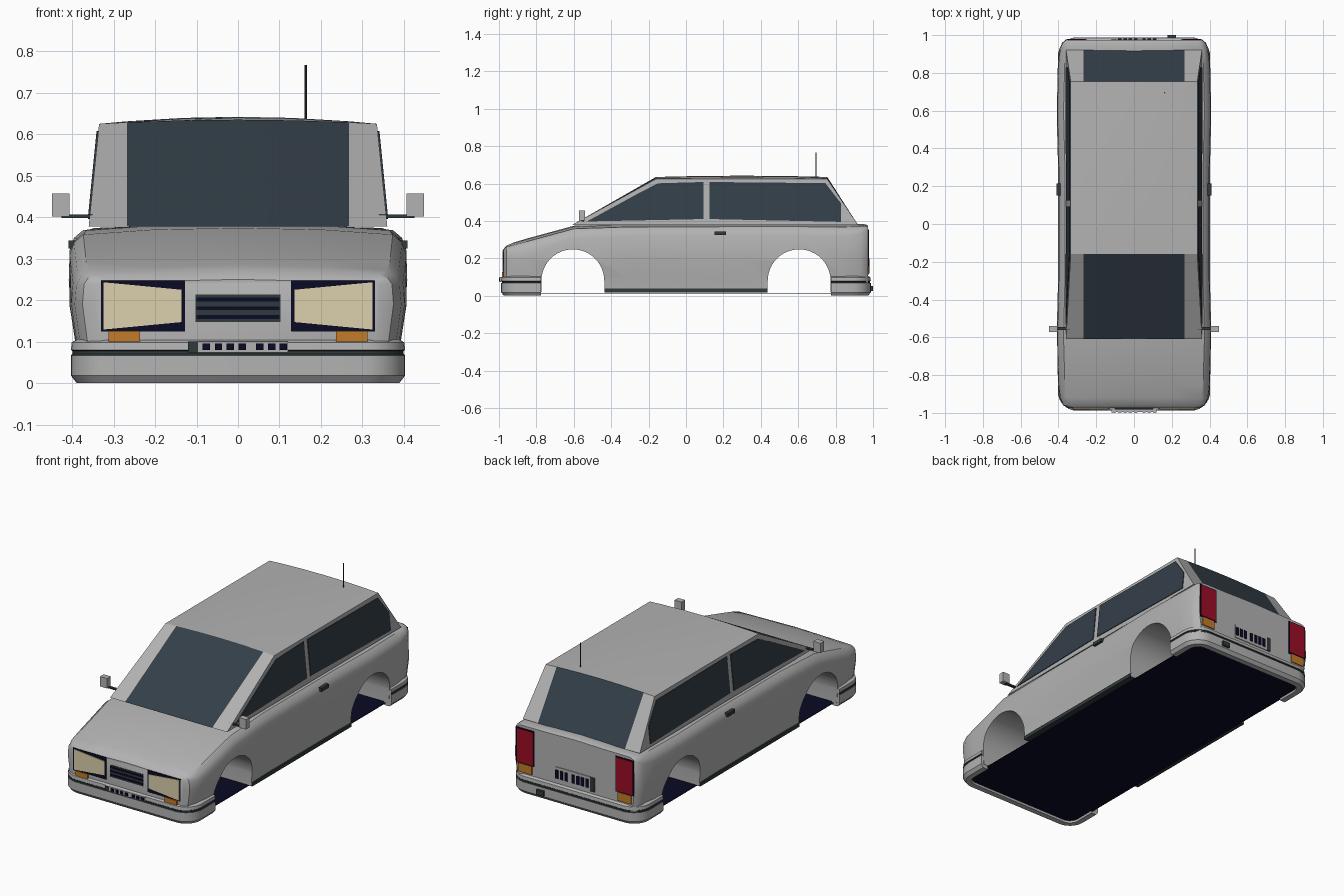
import bpy, bmesh, math

if "Cube" in bpy.data.objects:
    bpy.data.objects.remove(bpy.data.objects["Cube"])


def material(name, r, g, b):
    m = bpy.data.materials.new(name)
    m.use_nodes = True
    m.diffuse_color = (r, g, b, 1)
    m.node_tree.nodes["Principled BSDF"].inputs["Base Color"].default_value = (r, g, b, 1)
    return m


paint = material("silver grey paint", .45, .45, .45)
glass = material("dark blue glass", .034, .05, .066)
trim = material("dark trim", .03, .042, .045)
navy = material("navy black", .003, .003, .018)
cream = material("cream lens", .72, .64, .42)
amber = material("amber lens", .55, .2, .02)
red = material("red lens", .33, .004, .018)


def finish(name, bm, *mats):
    bmesh.ops.recalc_face_normals(bm, faces=bm.faces)
    mesh = bpy.data.meshes.new(name)
    bm.to_mesh(mesh)
    bm.free()
    ob = bpy.data.objects.new(name, mesh)
    bpy.context.collection.objects.link(ob)
    for m in mats:
        mesh.materials.append(m)
    return ob


def loft(rings):
    """Skin a list of closed rings and cap both ends."""
    bm = bmesh.new()
    rows = [[bm.verts.new(p) for p in ring] for ring in rings]
    n = len(rows[0])
    for a, b in zip(rows, rows[1:]):
        for i in range(n):
            j = (i + 1) % n
            bm.faces.new((a[i], a[j], b[j], b[i]))
    bm.faces.new(rows[0])
    bm.faces.new(rows[-1])
    return bm


def slab(name, pts, place, d0, d1, mat):
    """Extrude a flat outline between two depths of a placing function."""
    rings = [[place(u, v, d) for u, v in pts] for d in (d0, d1)]
    return finish(name, loft(rings), mat)


def rect(u0, u1, v0, v1):
    return [(u0, v0), (u1, v0), (u1, v1), (u0, v1)]


def box(name, x0, x1, y0, y1, z0, z1, mat):
    return slab(name, rect(x0, x1, y0, y1), lambda u, v, d: (u, v, d), z0, z1, mat)


def cut(ob, cutter):
    mod = ob.modifiers.new("cut", 'BOOLEAN')
    mod.object = cutter
    mod.solver = 'EXACT'
    bpy.context.view_layer.objects.active = ob
    bpy.ops.object.modifier_apply(modifier=mod.name)
    bpy.data.objects.remove(cutter)


def smooth(ob, angle):
    bpy.ops.object.select_all(action='DESELECT')
    ob.select_set(True)
    bpy.context.view_layer.objects.active = ob
    bpy.ops.object.shade_smooth_by_angle(angle=math.radians(angle))


def across(u, v, d):
    return (d, u, v)


def front(u, v, d):
    return (u, -.975 - d, v)


def rear(u, v, d):
    return (u, .973 + d, v)


# Lower body: stations of y, half width, top height, shoulder drop
stations = [(-.975, .345, .25, .2), (-.96, .375, .268, .45), (-.92, .394, .285, .8),
            (-.85, .402, .306, 1), (-.6, .41, .374, 1), (-.3, .402, .384, 1),
            (.3, .402, .385, 1), (.6, .41, .385, 1), (.85, .403, .384, 1),
            (.93, .394, .383, .8), (.96, .38, .382, .5), (.973, .365, .376, .3)]


def section(y, w, top, drop):
    half = [(.955, .02), (.968, .1), (1, .19), (.99, top - .065 * drop),
            (.965, top - .035 * drop), (.91, top - .016 * drop), (.5, top - .004)]
    right = [(w * f, y, z) for f, z in half]
    return right + [(0, y, top)] + [(-x, y, z) for x, y, z in reversed(right)]


body = finish("lower_body", loft([section(*s) for s in stations]), paint)
for yc in (-.605, .605):
    arc = [(yc + .168 * math.cos(math.pi * i / 24), .08 + .168 * math.sin(math.pi * i / 24))
           for i in range(25)]
    cut(body, slab("arch_cutter", [(yc + .168, -.1)] + arc + [(yc - .168, -.1)],
                   across, -.6, .6, paint))
smooth(body, 32)


# Wraparound bumpers: stacked rounded outlines, with the middle cut away
def outline(z, inset):
    ring = []
    r = .1 - inset
    for q, (sx, sy) in enumerate([(1, 1), (-1, 1), (-1, -1), (1, -1)]):
        for i in range(9):
            a = math.pi / 2 * (q + i / 8)
            ring.append((sx * .303 + r * math.cos(a), sy * .888 + r * math.sin(a), z))
    return ring


layers = [(.02, .05), (0, .045), (0, .014), (.018, 0), (.067, 0), (.07, .004),
          (.077, .004), (.08, 0), (.098, .002), (.106, .016)]
bumper = finish("bumpers", loft([outline(*p) for p in layers]), paint, trim)
for f in bumper.data.polygons:
    f.material_index = int(.066 < f.center.z < .081)
cut(bumper, box("middle_cutter", -.6, .6, -.775, .775, -.1, .3, paint))
smooth(bumper, 32)

# Floor and sills
box("floor_pan", -.365, .365, -.945, .945, .011, .014, navy)
for s in (-1, 1):
    slab("sill", rect(-.436, .436, .018, .038), across, s * .36, s * .393, trim)

# Cabin: roof grid joined to windscreen, hatch and flat sides
columns = [-1, -.8, -.4, 0, .4, .8, 1]
roof_rows = [-.16, .05, .3, .55, .755]
cab = bmesh.new()


def roof_height(c, y):
    bow = .007 * (1 - ((y - .3) / .46) ** 2)
    return .625 + (.01 + bow) * (1 - c * c)


rows = [[cab.verts.new((c * (.36 if abs(c) == 1 else .335), -.61, .378)) for c in columns]]
rows += [[cab.verts.new((c * .335, y, roof_height(c, y))) for c in columns] for y in roof_rows]
rows += [[cab.verts.new((c * (.36 if abs(c) == 1 else .335), .92, .378)) for c in columns]]
for k, (a, b) in enumerate(zip(rows, rows[1:])):
    for i in range(len(columns) - 1):
        f = cab.faces.new((a[i], a[i + 1], b[i + 1], b[i]))
        # windscreen and rear window lie between the pillars
        f.material_index = int(k in (0, len(rows) - 2) and 0 < i < len(columns) - 2)
for i in (0, -1):
    cab.faces.new([r[i] for r in rows])
cabin = finish("cabin", cab, paint, glass)
smooth(cabin, 20)

front_window = [(-.53, .397), (-.25, .55), (-.15, .601), (.093, .608), (.093, .41)]
rear_window = [(.125, .41), (.125, .608), (.745, .602), (.828, .495), (.828, .395)]
for s, side in ((1, "left"), (-1, "right")):
    def flank(u, v, d, s=s):
        return (s * (.36 - .1 * (v - .378) + d), u, v)

    # Side glass, door handle and mirror
    slab(side + "_front_window", front_window, flank, -.003, .004, glass)
    slab(side + "_rear_window", rear_window, flank, -.003, .004, glass)
    slab(side + "_door_handle", rect(.152, .215, .324, .344), across, s * .39, s * .409, trim)
    slab(side + "_mirror_arm", rect(-.56, -.545, .398, .406), across, s * .34, s * .425, trim)
    slab(side + "_mirror", rect(-.572, -.54, .402, .457), across, s * .406, s * .449, paint)

    # Headlamp and indicator
    slab(side + "_headlamp_frame", rect(s * .128, s * .33, .124, .247), front, -.01, .003, navy)
    lens = [(s * .136, .147), (s * .324, .129), (s * .324, .243), (s * .136, .225)]
    slab(side + "_headlamp_lens", lens, front, 0, .006, cream)
    slab(side + "_indicator", rect(s * .236, s * .312, .1, .126), front, -.01, .009, amber)

    # Tail lamp
    slab(side + "_tail_lamp_frame", rect(s * .25, s * .362, .16, .357), rear, -.01, .003, navy)
    slab(side + "_tail_lamp", rect(s * .256, s * .356, .166, .351), rear, 0, .006, red)
    slab(side + "_rear_indicator", rect(s * .265, s * .347, .113, .16), rear, -.01, .006, amber)

# Grille with slats
slab("grille", rect(-.102, .102, .147, .213), front, -.01, .003, trim)
for k in range(3):
    z = .155 + .021 * k
    slab("grille_slat", rect(-.1, .1, z, z + .009), front, 0, .006, navy)

# Number plates with plain bars
bars = [-.076, -.047, -.019, .01, .053, .081, .109]
for place, z0, z1, d in ((front, .074, .1, .02), (rear, .12, .198, .004)):
    slab("number_plate", rect(-.12, .12, z0, z1), place, -.01, d, paint)
    slab("plate_end_block", rect(-.12, -.096, z0, z1), place, 0, d + .003, trim)
    m = (z1 - z0) * .2
    for x in bars:
        slab("plate_bar", rect(x - .009, x + .009, z0 + m, z1 - m), place, 0, d + .004, navy)

# Tailpipe box and aerial
box("tailpipe", .178, .222, .96, 1, .025, .052, trim)
bpy.ops.mesh.primitive_cylinder_add(vertices=8, radius=.003, depth=.14, location=(.163, .695, .697))
aerial = bpy.context.object
aerial.name = "aerial"
aerial.data.materials.append(trim)
